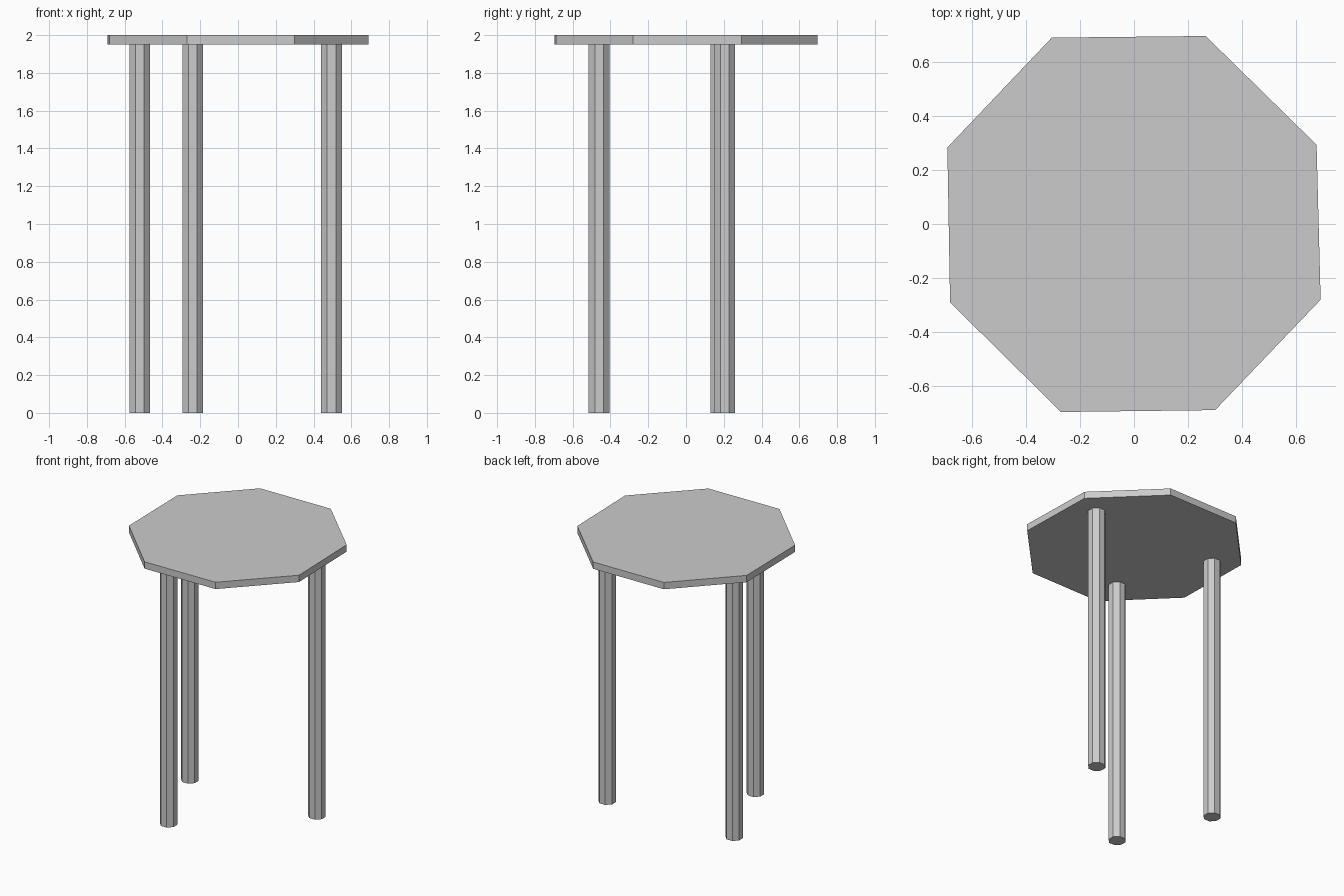
import bpy
import bmesh
import math

if "Cube" in bpy.data.objects:
    bpy.data.objects.remove(bpy.data.objects["Cube"])


def prism(name, outline, z0, z1):
    """Extrude a flat outline straight up into a closed solid."""
    bm = bmesh.new()
    base = bm.faces.new([bm.verts.new((x, y, z0)) for x, y in outline])
    top = bmesh.ops.extrude_face_region(bm, geom=[base])
    verts = [v for v in top["geom"] if isinstance(v, bmesh.types.BMVert)]
    bmesh.ops.translate(bm, verts=verts, vec=(0, 0, z1 - z0))
    # make sure the solid has its bottom cap
    bmesh.ops.holes_fill(bm, edges=bm.edges, sides=0)
    bmesh.ops.recalc_face_normals(bm, faces=bm.faces)
    mesh = bpy.data.meshes.new(name)
    bm.to_mesh(mesh)
    bm.free()
    obj = bpy.data.objects.new(name, mesh)
    bpy.context.collection.objects.link(obj)
    return obj


# Tabletop: slightly uneven octagonal slab
top_outline = [(0.265, 0.695), (0.675, 0.293), (0.69, -0.28), (0.30, -0.688),
               (-0.27, -0.695), (-0.68, -0.29), (-0.69, 0.283), (-0.304, 0.689)]
prism("tabletop", top_outline, 1.95, 2.0)

# Legs: three octagonal posts with a flat side facing front
radius = 0.055 / math.cos(math.pi / 8)
legs = {"front_leg": (-0.24, -0.46),
        "back_left_leg": (-0.52, 0.185),
        "back_right_leg": (0.495, 0.205)}
for name, (cx, cy) in legs.items():
    angles = [math.pi / 8 + i * math.pi / 4 for i in range(8)]
    ring = [(cx + radius * math.cos(a), cy + radius * math.sin(a)) for a in angles]
    prism(name, ring, 0.0, 1.95)
